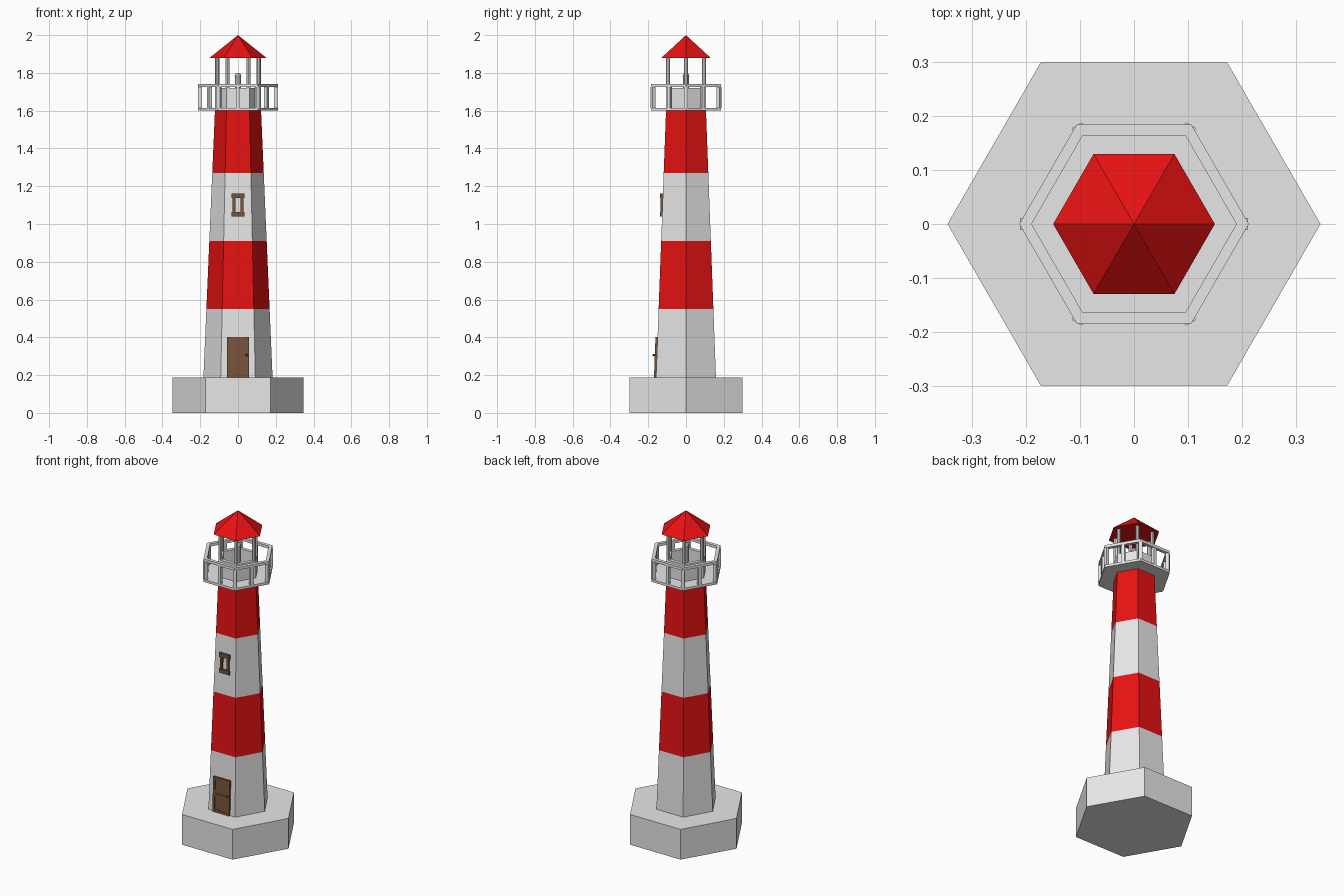
import bpy, bmesh, math
from mathutils import Vector

if "Cube" in bpy.data.objects:
    bpy.data.objects.remove(bpy.data.objects["Cube"])


def material(name, rgb):
    m = bpy.data.materials.new(name)
    m.diffuse_color = (*rgb, 1)
    m.use_nodes = True
    m.node_tree.nodes["Principled BSDF"].inputs["Base Color"].default_value = m.diffuse_color
    return m


WHITE = material("white", (0.8, 0.8, 0.8))
RED = material("red", (0.8, 0.006, 0.006))
BROWN = material("brown", (0.18, 0.088, 0.042))
GREY = material("lamp_grey", (0.42, 0.42, 0.42))
LEAN = -math.atan(0.053 / 1.415)  # slope of the tower wall


def corner(r, i, z=0.0):
    a = math.radians(60 * i)
    return Vector((r * math.cos(a), r * math.sin(a), z))


def finish(name, bm, mats):
    bmesh.ops.recalc_face_normals(bm, faces=bm.faces[:])
    me = bpy.data.meshes.new(name)
    bm.to_mesh(me)
    bm.free()
    for m in mats:
        me.materials.append(m)
    ob = bpy.data.objects.new(name, me)
    bpy.context.collection.objects.link(ob)
    return ob


def hex_loft(name, profile, mats, closed=False, rule=None):
    """Six-sided solid from (radius, z) rings; closed makes a ring-shaped band."""
    bm = bmesh.new()
    rings = [[bm.verts.new(corner(r, i, z)) for i in range(6)] for r, z in profile]
    pairs = list(zip(rings, rings[1:]))
    if closed:
        pairs.append((rings[-1], rings[0]))
    for a, b in pairs:
        for i in range(6):
            j = (i + 1) % 6
            bm.faces.new((a[i], a[j], b[j], b[i]))
    if not closed:
        bm.faces.new(rings[0])
        bm.faces.new(rings[-1])
    if rule:
        for f in bm.faces:
            f.material_index = rule(f.calc_center_median().z)
    return finish(name, bm, mats)


def band(name, r_out, r_in, z0, z1, mat):
    return hex_loft(name, [(r_out, z0), (r_out, z1), (r_in, z1), (r_in, z0)], [mat], True)


def box(name, loc, size, mat, rot=(0, 0, 0)):
    bm = bmesh.new()
    bmesh.ops.create_cube(bm, size=1)
    bmesh.ops.scale(bm, vec=size, verts=bm.verts[:])
    ob = finish(name, bm, [mat])
    ob.location, ob.rotation_euler = loc, rot
    return ob


def rod(name, loc, r, h, mat, sides=8):
    bm = bmesh.new()
    bmesh.ops.create_cone(bm, cap_ends=True, segments=sides, radius1=r, radius2=r, depth=h)
    ob = finish(name, bm, [mat])
    ob.location = loc
    return ob


# Plinth and striped tower
hex_loft("base", [(0.346, 0), (0.346, 0.187)], [WHITE])
stripes = [0.187, 0.55, 0.91, 1.27, 1.602]
hex_loft("tower", [(0.183 - 0.061 * (z - 0.187) / 1.415, z) for z in stripes],
         [WHITE, RED], rule=lambda z: int(0.55 < z < 0.91 or z > 1.27))

# Gallery floor and railing
hex_loft("gallery_floor", [(0.213, 1.6), (0.213, 1.615)], [WHITE])
band("top_rail", 0.213, 0.190, 1.725, 1.742, WHITE)
for i in range(6):
    rail_r = 0.2015
    a = math.radians(60 * i)
    p = corner(rail_r, i, 1.67)
    box(f"corner_rail_post_{i}", p, (0.02, 0.022, 0.112), WHITE, (0, 0, a))
    mid = (p + corner(rail_r, i + 1, 1.67)) / 2
    box(f"middle_rail_post_{i}", mid, (0.018, 0.018, 0.112), WHITE, (0, 0, a + math.pi / 6))

# Lantern room: low wall, columns, lamp, roof
band("lantern_wall", 0.122, 0.098, 1.61, 1.72, WHITE)
for i in range(6):
    rod(f"lantern_column_{i}", corner(0.11, i, 1.745), 0.011, 0.275, WHITE)
rod("lamp_stem", (0, 0, 1.695), 0.016, 0.17, GREY, 12)
bm = bmesh.new()
bmesh.ops.create_uvsphere(bm, u_segments=12, v_segments=8, radius=0.0175)
lamp = finish("lamp_top", bm, [GREY])
lamp.location = (0, 0, 1.783)
bm = bmesh.new()
rim = [bm.verts.new(corner(0.15, i, 1.88)) for i in range(6)]
tip = bm.verts.new((0, 0, 2.0))
bm.faces.new(rim)
for i in range(6):
    bm.faces.new((rim[i], rim[(i + 1) % 6], tip))
finish("roof", bm, [RED])

# Door with raised boards and a knob
lean = (LEAN, 0, 0)
box("door", (0, -0.154, 0.294), (0.114, 0.016, 0.214), BROWN, lean)
for side in (-1, 1):
    box(f"door_stile_{side}", (side * 0.05, -0.1625, 0.294), (0.014, 0.006, 0.214), BROWN, lean)
for k in range(3):
    z = 0.195 + k * 0.099
    box(f"door_rail_{k}", (0, -0.1625 + (z - 0.294) * 0.037, z), (0.09, 0.006, 0.014), BROWN, lean)
bm = bmesh.new()
bmesh.ops.create_uvsphere(bm, u_segments=8, v_segments=6, radius=0.007)
finish("door_knob", bm, [BROWN]).location = (0.045, -0.17, 0.306)

# Window frame
for z, n in ((1.052, "sill"), (1.15, "lintel")):
    box(f"window_{n}", (0, -0.128, z), (0.07, 0.018, 0.024), BROWN)
for side in (-1, 1):
    box(f"window_jamb_{side}", (side * 0.022, -0.127, 1.101), (0.016, 0.014, 0.08), BROWN)
